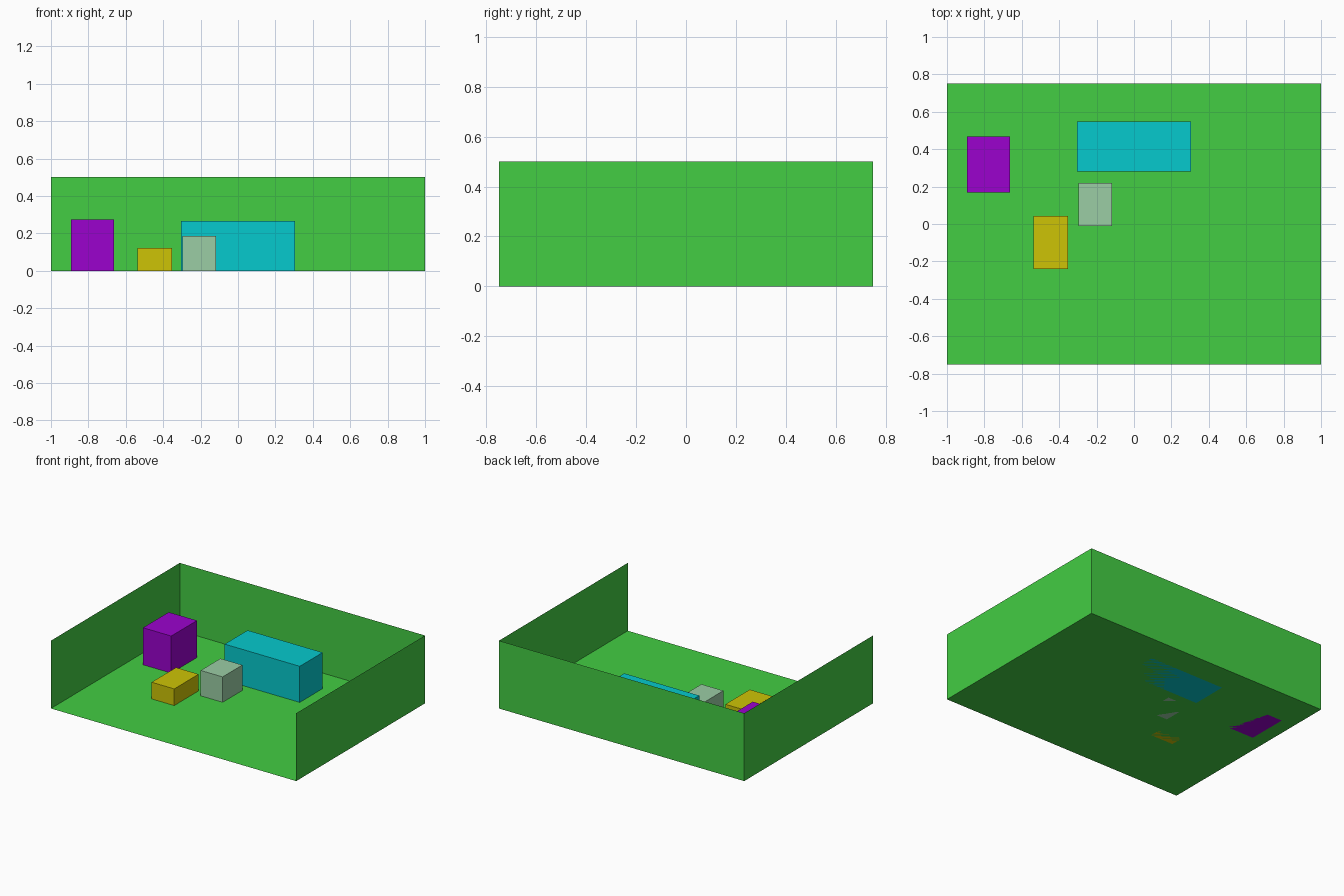
import bpy, bmesh

if "Cube" in bpy.data.objects:
    bpy.data.objects.remove(bpy.data.objects["Cube"])


def finish(name, bm, color):
    mesh = bpy.data.meshes.new(name)
    bm.to_mesh(mesh)
    bm.free()
    mat = bpy.data.materials.new(name + "_paint")
    mat.diffuse_color = (*[(c / 255) ** 2.2 for c in color], 1)
    mat.use_nodes = True
    mat.node_tree.nodes["Principled BSDF"].inputs["Base Color"].default_value = mat.diffuse_color
    mesh.materials.append(mat)
    obj = bpy.data.objects.new(name, mesh)
    bpy.context.collection.objects.link(obj)
    return obj


def box_mesh(x0, x1, y0, y1, height):
    bm = bmesh.new()
    bmesh.ops.create_cube(bm, size=1)
    for v in bm.verts:
        v.co = (x0 if v.co.x < 0 else x1,
                y0 if v.co.y < 0 else y1,
                0 if v.co.z < 0 else height)
    bm.normal_update()
    return bm


# Room shell: a thin box with its ceiling and front side removed
room = box_mesh(-1, 1, -0.75, 0.75, 0.5)
open_sides = [f for f in room.faces if f.normal.z > 0.5 or f.normal.y < -0.5]
bmesh.ops.delete(room, geom=open_sides, context='FACES')
bmesh.ops.reverse_faces(room, faces=room.faces[:])
finish("room_shell", room, (69, 204, 69))

# Boxes standing on the floor: x range, y range, height, colour
blocks = {
    "tall_block": ((-0.893, -0.663, 0.169, 0.469, 0.273), (153, 10, 204)),
    "low_block": ((-0.536, -0.352, -0.24, 0.044, 0.123), (204, 194, 14)),
    "small_block": ((-0.296, -0.117, -0.012, 0.218, 0.187), (153, 204, 163)),
    "long_block": ((-0.306, 0.306, 0.282, 0.549, 0.266), (14, 200, 204)),
}
for name, (size, color) in blocks.items():
    finish(name, box_mesh(*size), color)
